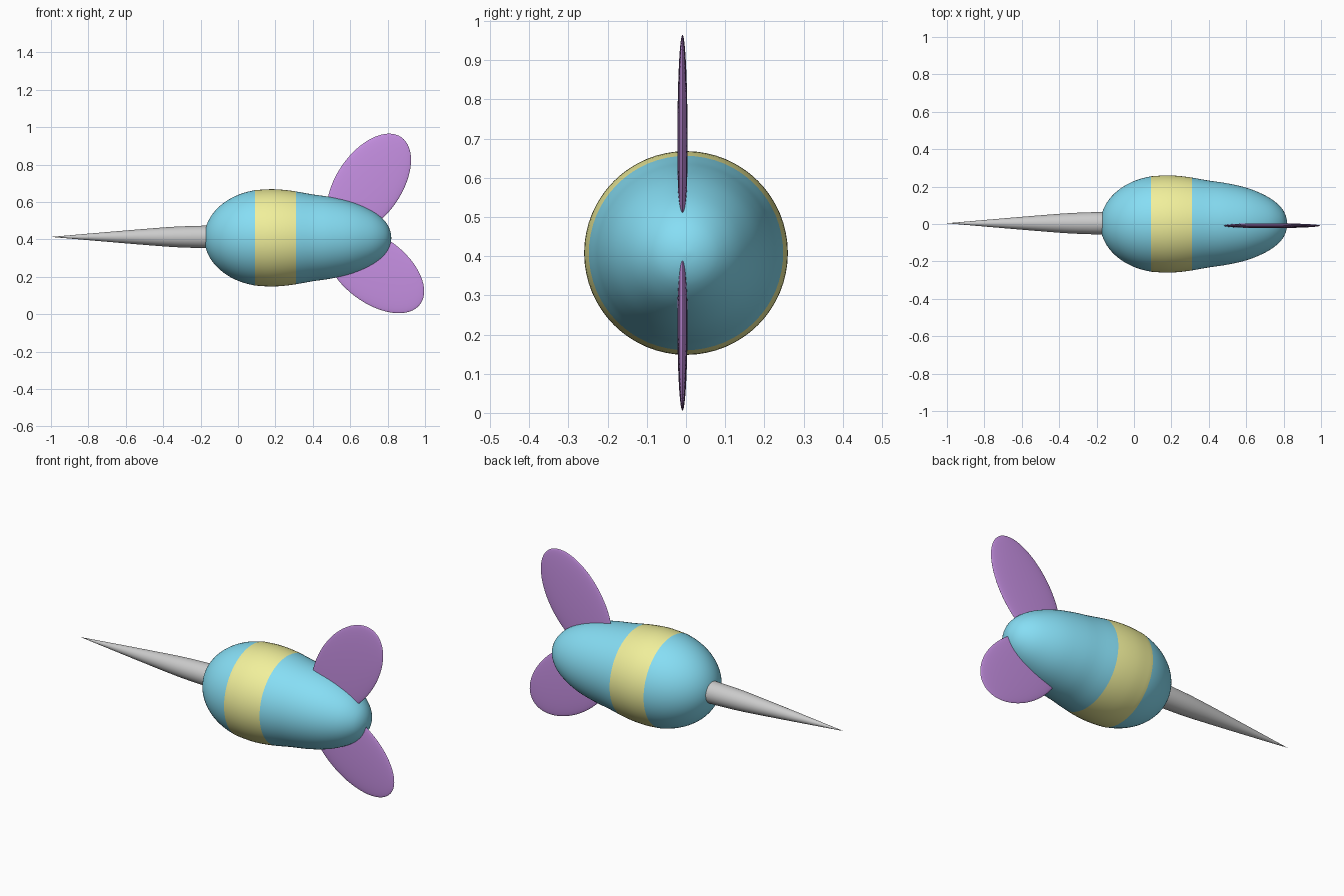
import bpy, bmesh, math

if "Cube" in bpy.data.objects:
    bpy.data.objects.remove(bpy.data.objects["Cube"])


def material(name, rgb):
    m = bpy.data.materials.new(name)
    m.diffuse_color = (*rgb, 1)
    m.use_nodes = True
    m.node_tree.nodes["Principled BSDF"].inputs["Base Color"].default_value = m.diffuse_color
    return m


blue = material("blue", (0.24, 0.73, 0.91))
yellow = material("yellow", (0.88, 0.87, 0.33))
purple = material("purple", (0.57, 0.28, 0.77))


def smooth_profile(pts, steps=3):
    """Catmull-Rom curve through the points."""
    p = [pts[0]] + pts + [pts[-1]]
    out = []
    for a, b, c, d in zip(p, p[1:], p[2:], p[3:]):
        for i in range(steps):
            t = i / steps
            out.append(tuple(
                0.5 * (2 * q + (r - o) * t + (2 * o - 5 * q + 4 * r - s) * t * t
                       + (3 * q - o - 3 * r + s) * t ** 3)
                for o, q, r, s in zip(a, b, c, d)))
    return out + [pts[-1]]


def revolve_x(name, profile, sides, y, z):
    """Turn an (x, radius) profile around the x axis; both ends close."""
    bm = bmesh.new()
    rings = []
    for x, r in profile:
        if r < 1e-5:
            rings.append([bm.verts.new((x, 0, 0))] * sides)
        else:
            rings.append([bm.verts.new((x, r * math.cos(k * math.tau / sides),
                                        r * math.sin(k * math.tau / sides)))
                          for k in range(sides)])
    for a, b in zip(rings, rings[1:]):
        for k in range(sides):
            n = (k + 1) % sides
            bm.faces.new(list(dict.fromkeys((a[k], a[n], b[n], b[k]))))
    if profile[-1][1] > 1e-5:
        bm.faces.new(rings[-1])
    bmesh.ops.recalc_face_normals(bm, faces=bm.faces)
    me = bpy.data.meshes.new(name)
    bm.to_mesh(me)
    bm.free()
    ob = bpy.data.objects.new(name, me)
    ob.location = (0, y, z)
    bpy.context.collection.objects.link(ob)
    shade(ob)
    return ob


def shade(ob):
    bpy.ops.object.select_all(action='DESELECT')
    ob.select_set(True)
    bpy.context.view_layer.objects.active = ob
    bpy.ops.object.shade_smooth_by_angle(angle=math.radians(40))


# Body: round nose, belly and tapering tail, with a yellow band
BAND = (0.09, 0.31)
nose = [(0.16 - 0.34 * math.cos(t), 0.26 * math.sin(t))
        for t in [i * math.pi / 48 for i in range(20)]]
tail = smooth_profile([
    (BAND[0], 0.255), (0.17, 0.26), (0.24, 0.257), (BAND[1], 0.248),
    (0.40, 0.232), (0.49, 0.219), (0.59, 0.197), (0.67, 0.168),
    (0.74, 0.130), (0.79, 0.084), (0.813, 0.04), (0.82, 0)])
body = revolve_x("body", nose + tail, 64, 0, 0.408)
body.data.materials.append(blue)
body.data.materials.append(yellow)
for f in body.data.polygons:
    if BAND[0] < f.center.x < BAND[1]:
        f.material_index = 1

# Spike: long grey point running into the nose
revolve_x("spike", smooth_profile([
    (-1, 0), (-0.7, 0.026), (-0.47, 0.045), (-0.33, 0.055),
    (-0.18, 0.06), (-0.08, 0.06)]), 32, 0.004, 0.413)


# Tail fins: thin, flattened ellipsoids
def fin(name, x, z, degrees):
    bpy.ops.mesh.primitive_uv_sphere_add(segments=64, ring_count=32, radius=1)
    ob = bpy.context.object
    ob.name = name
    ob.scale = (0.305, 0.175, 0.013)
    bpy.ops.object.transform_apply(location=False, rotation=False, scale=True)
    ob.rotation_euler = (math.pi / 2, -math.radians(degrees), 0)
    ob.location = (x, -0.009, z)
    ob.data.materials.append(purple)
    shade(ob)


fin("upper_fin", 0.70, 0.695, 55.5)
fin("lower_fin", 0.73, 0.236, -37)
